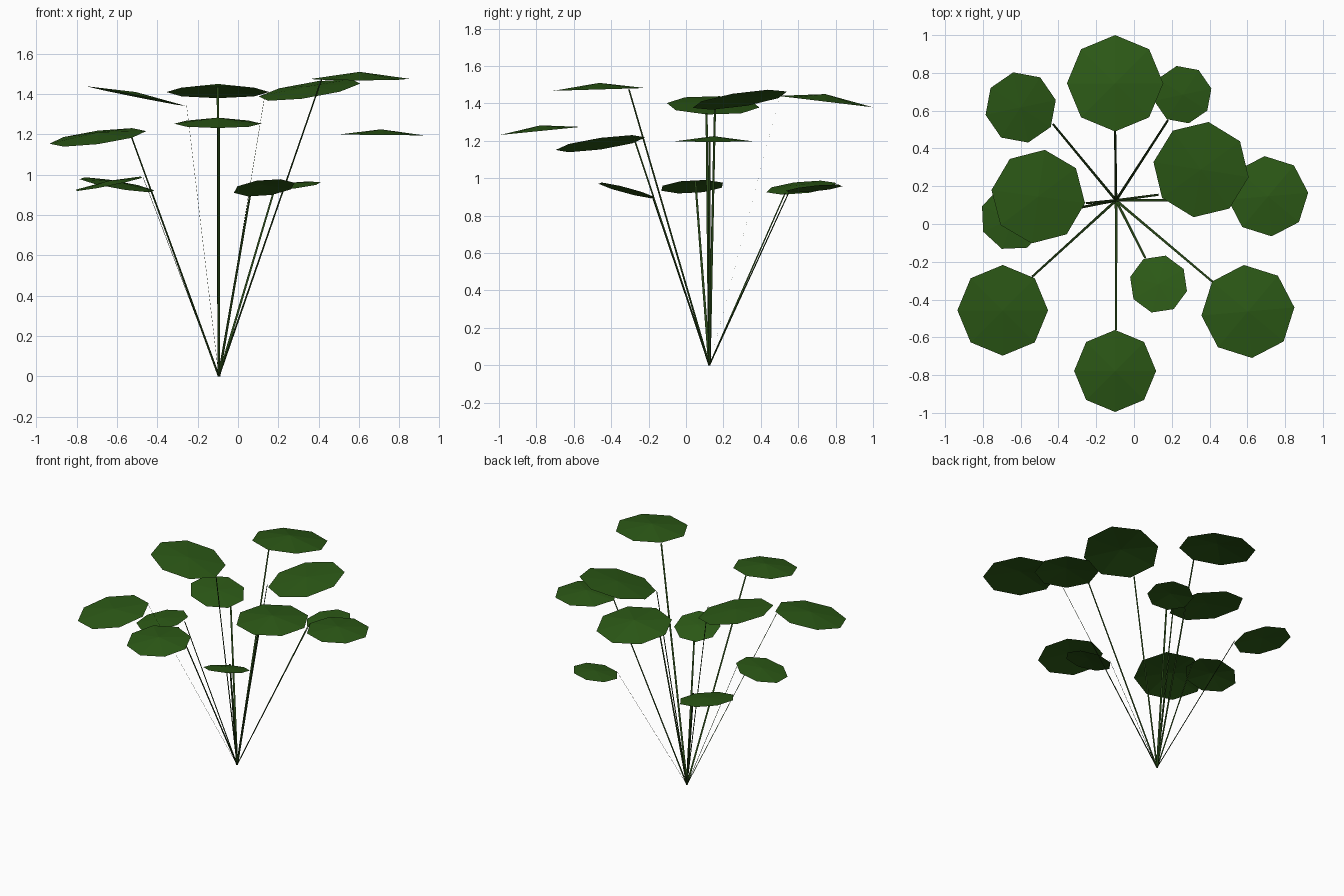
import bpy
from math import sin, cos, pi, radians
from mathutils import Vector

if "Cube" in bpy.data.objects:
    bpy.data.objects.remove(bpy.data.objects["Cube"])

BASE = Vector((-0.095, 0.125, 0.0))


def material(name, color):
    m = bpy.data.materials.new(name)
    m.diffuse_color = color
    m.use_nodes = True
    m.node_tree.nodes["Principled BSDF"].inputs["Base Color"].default_value = m.diffuse_color
    return m


LEAF = material("leaf_green", (0.025, 0.10, 0.008, 1))
STEM = material("stem_green", (0.02, 0.06, 0.008, 1))


def make_object(name, verts, faces, mat):
    mesh = bpy.data.meshes.new(name)
    mesh.from_pydata(verts, [], faces)
    mesh.materials.append(mat)
    mesh.update()
    obj = bpy.data.objects.new(name, mesh)
    bpy.context.collection.objects.link(obj)
    return obj


def leaf(name, center, r, phase, slope, peak):
    """Eight-sided, slightly peaked leaf tilted by slope in x and y."""
    cx, cy, cz = center
    verts = [(cx, cy, cz + peak)]
    for i in range(8):
        a = radians(phase) + i * pi / 4
        dx, dy = r * cos(a), r * sin(a)
        verts.append((cx + dx, cy + dy, cz + slope[0] * dx + slope[1] * dy))
    faces = [(0, 1 + i, 1 + (i + 1) % 8) for i in range(8)]
    make_object(name, verts, faces, LEAF)


def stem(name, tip, width=0.014):
    """Flat ribbon from the shared root to the leaf edge."""
    tip = Vector(tip)
    d = tip - BASE
    side = Vector((-d.y, d.x, 0)).normalized() * width / 2
    make_object(name, [BASE + side, BASE - side, tip - side * 0.8, tip + side * 0.8],
                [(0, 1, 2, 3)], STEM)


# name: leaf centre, radius, phase, slope, peak, stem tip
PLANT = {
    "back":        ((-0.10, 0.745, 1.41), 0.255, 0, (0, -0.12), 0.04, (-0.10, 0.50, 1.435)),
    "back_left":   ((-0.60, 0.617, 0.95), 0.19, 12, (-0.17, 0.10), 0.015, (-0.43, 0.53, 0.92)),
    "back_right":  ((0.258, 0.685, 0.945), 0.155, 12, (0.10, 0.10), 0.015, (0.18, 0.55, 0.925)),
    "front_small": ((0.13, -0.318, 0.935), 0.155, -14, (0.10, -0.26), 0.015, (0.06, -0.18, 0.90)),
    "front":       ((-0.10, -0.778, 1.253), 0.217, 0, (0, 0.10), 0.03, (-0.095, -0.56, 1.275)),
    "front_right": ((0.603, -0.463, 1.475), 0.247, 5, (0, 0.03), 0.035, (0.415, -0.305, 1.475)),
    "front_left":  ((-0.695, -0.457, 1.185), 0.24, 0, (0.13, 0.14), 0.025, (-0.54, -0.28, 1.22)),
    "left_upper":  ((-0.507, 0.145, 1.39), 0.25, -8, (-0.20, -0.02), 0.02, (-0.255, 0.11, 1.345)),
    "left_lower":  ((-0.64, 0.033, 0.955), 0.175, -20, (0.20, 0.06), 0.015, (-0.47, 0.05, 0.985)),
    "right_upper": ((0.355, 0.288, 1.42), 0.255, -9, (0.15, 0.15), 0.02, (0.13, 0.155, 1.375)),
    "right":       ((0.71, 0.147, 1.197), 0.213, 5, (-0.01, 0), 0.028, (0.50, 0.125, 1.2)),
}

for key, (center, r, phase, slope, peak, tip) in PLANT.items():
    leaf("leaf_" + key, center, r, phase, slope, peak)
    stem("stem_" + key, tip)
